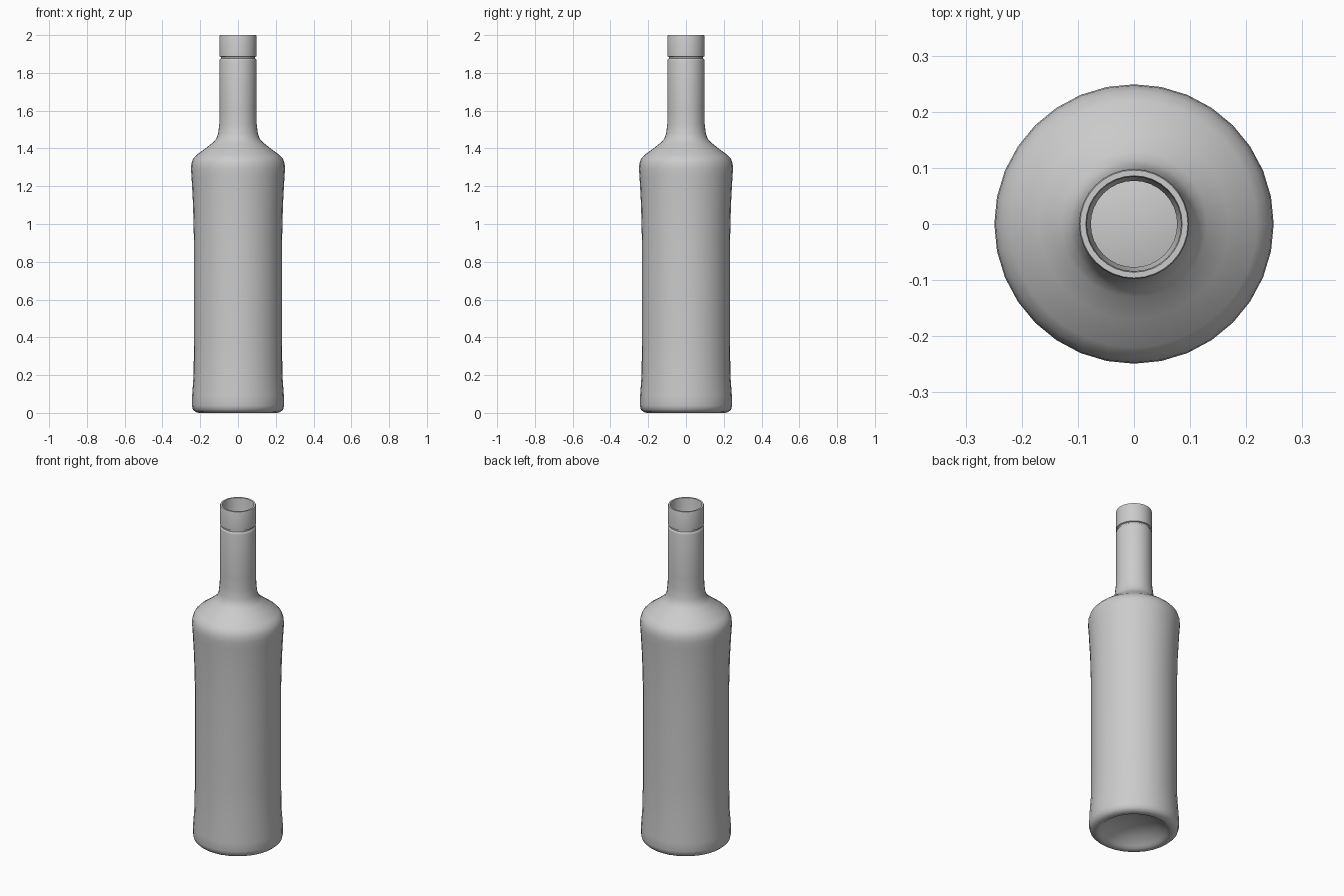
import bpy, bmesh, math

SEGMENTS = 32


def lathe(name, profile):
    """Spin a closed (radius, height) profile running axis to axis."""
    bm = bmesh.new()
    verts = [bm.verts.new((r, 0, z)) for r, z in profile]
    edges = [bm.edges.new(pair) for pair in zip(verts, verts[1:])]
    bmesh.ops.spin(bm, geom=verts + edges, cent=(0, 0, 0), axis=(0, 0, 1),
                   angle=2 * math.pi, steps=SEGMENTS, use_merge=False)
    bmesh.ops.remove_doubles(bm, verts=bm.verts, dist=0.0003)
    bmesh.ops.recalc_face_normals(bm, faces=bm.faces)
    mesh = bpy.data.meshes.new(name)
    bm.to_mesh(mesh)
    bm.free()
    obj = bpy.data.objects.new(name, mesh)
    bpy.context.collection.objects.link(obj)
    bpy.ops.object.select_all(action='DESELECT')
    obj.select_set(True)
    bpy.context.view_layer.objects.active = obj
    bpy.ops.object.shade_smooth_by_angle(angle=math.radians(40))
    return obj


# Hollow underside, rounded base
base = [(0, 0.07), (0.07, 0.063), (0.13, 0.044), (0.175, 0.015), (0.19, 0.003),
        (0.205, 0), (0.225, 0.005), (0.239, 0.018), (0.244, 0.04)]
# Slightly waisted body
body = [(0.243, 0.09), (0.235, 0.2), (0.233, 0.4), (0.233, 0.9),
        (0.238, 1.1), (0.246, 1.25)]
# Shoulder sloping into the neck
shoulder = [(0.249, 1.29), (0.247, 1.32), (0.238, 1.345), (0.22, 1.365),
            (0.17, 1.402), (0.13, 1.434), (0.114, 1.453), (0.105, 1.48),
            (0.099, 1.53)]
# Neck, groove and collar
neck = [(0.098, 1.6), (0.098, 1.865), (0.096, 1.873), (0.091, 1.877),
        (0.091, 1.885), (0.098, 1.888), (0.098, 1.994), (0.096, 2.0)]
# Mouth and inner wall, down to the inner floor
inside = [(0.086, 2.0), (0.084, 1.99), (0.083, 1.89), (0.077, 1.87),
          (0.077, 1.53), (0.086, 1.47), (0.102, 1.43), (0.155, 1.384),
          (0.205, 1.348), (0.227, 1.32), (0.229, 1.29), (0.218, 1.1),
          (0.213, 0.9), (0.213, 0.4), (0.215, 0.2), (0.223, 0.06),
          (0.205, 0.025), (0.185, 0.035), (0.135, 0.066), (0.07, 0.085), (0, 0.092)]

lathe("bottle", base + body + shoulder + neck + inside)
